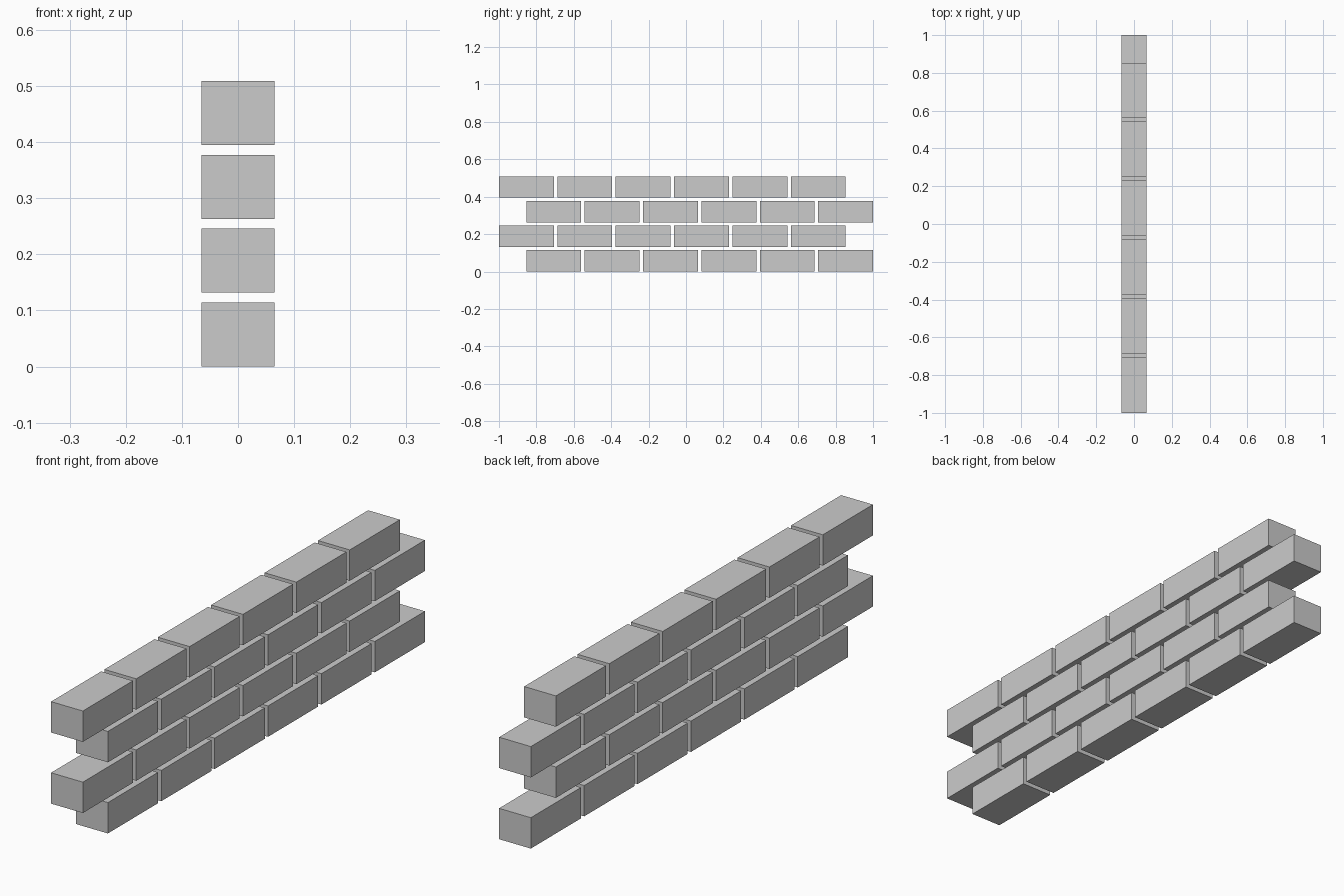
import bpy

if "Cube" in bpy.data.objects:
    bpy.data.objects.remove(bpy.data.objects["Cube"])

W, L, H = 0.13, 0.293, 0.1142      # brick width, length, height
PITCH_Y, PITCH_Z = 0.3121, 0.1316  # spacing along the wall and between courses
COURSES, PER_COURSE = 4, 6


def brick(name, y, z):
    """Closed box centred at (0, y, z)."""
    bpy.ops.mesh.primitive_cube_add(size=1, location=(0, y, z))
    ob = bpy.context.object
    ob.name = name
    ob.scale = (W, L, H)
    bpy.ops.object.transform_apply(location=False, rotation=False, scale=True)


# Running bond: even courses end flush at +y, odd courses at -y
for row in range(COURSES):
    for i in range(PER_COURSE):
        y = 1 - L / 2 - i * PITCH_Y
        if row % 2:
            y = -y
        brick(f"brick_course{row + 1}_{i + 1}", y, H / 2 + row * PITCH_Z)
